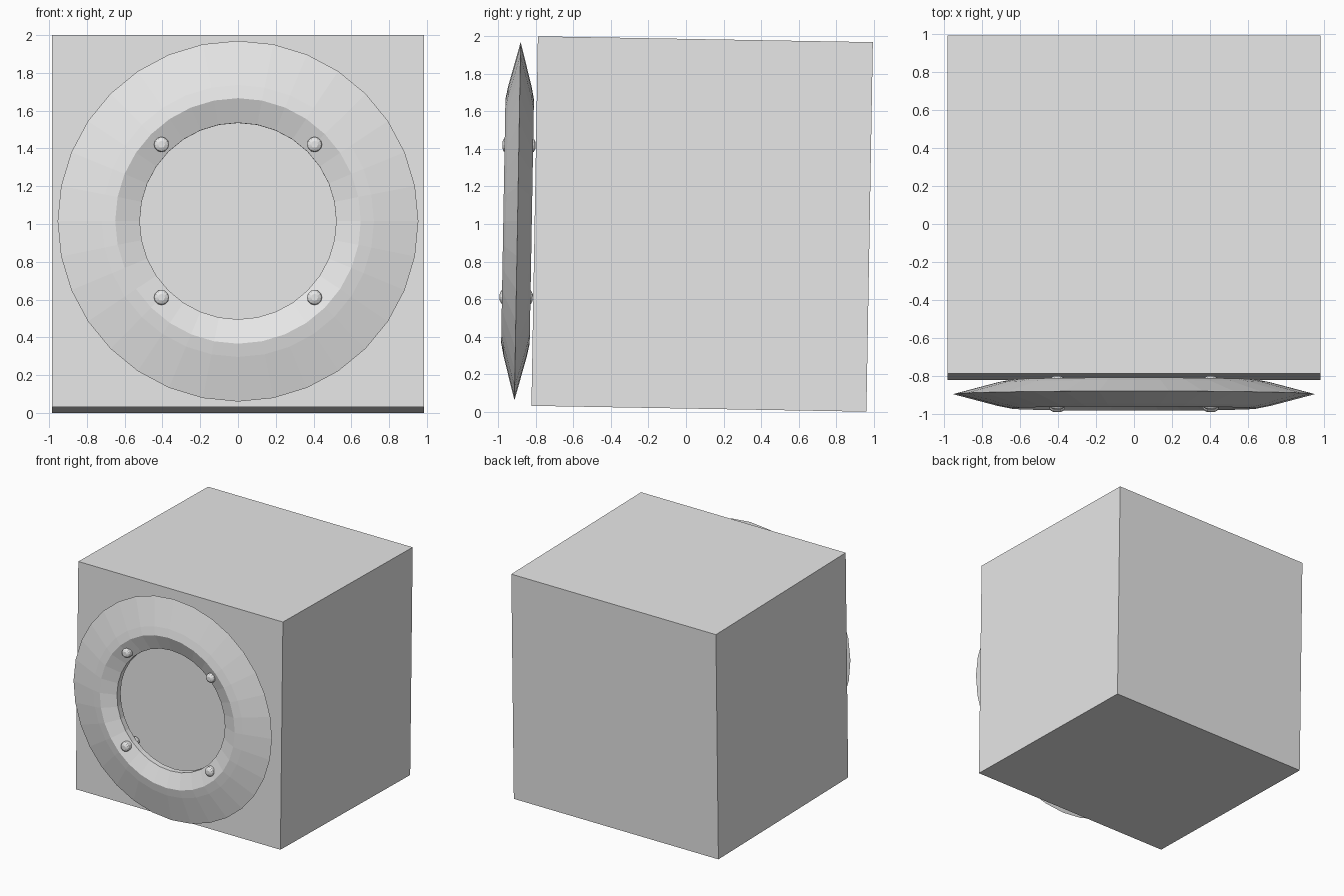
import bpy, bmesh, math
from mathutils import Matrix, Vector

cube = bpy.data.objects.get("Cube")
if cube:
    bpy.data.objects.remove(cube, do_unlink=True)

grey = bpy.data.materials.new("plain grey")
grey.use_nodes = True
grey.diffuse_color = (0.8, 0.8, 0.8, 1)
grey.node_tree.nodes["Principled BSDF"].inputs["Base Color"].default_value = (0.8, 0.8, 0.8, 1)

TILT = Matrix.Rotation(math.radians(-1), 4, "X")   # everything leans back slightly
RING_CENTRE = Vector((0, -0.8975, 1.015))


def add_object(name, bm, matrix):
    bmesh.ops.recalc_face_normals(bm, faces=bm.faces)
    mesh = bpy.data.meshes.new(name)
    bm.to_mesh(mesh)
    bm.free()
    mesh.materials.append(grey)
    obj = bpy.data.objects.new(name, mesh)
    obj.matrix_world = matrix
    bpy.context.collection.objects.link(obj)
    return obj


def lathe(profile, sides, closed):
    """Revolve (radius, y) points about the y axis."""
    bm = bmesh.new()
    rings = []
    for i in range(sides):
        a = 2 * math.pi * i / sides
        rings.append([bm.verts.new((r * math.cos(a), y, r * math.sin(a))) for r, y in profile])
    n = len(profile)
    for i in range(sides):
        here, after = rings[i], rings[(i + 1) % sides]
        for j in range(n if closed else n - 1):
            k = (j + 1) % n
            bm.faces.new((here[j], after[j], after[k], here[k]))
    if not closed:
        for j in (0, n - 1):
            bm.faces.new([ring[j] for ring in rings])
    return bm


# Large box
bm = bmesh.new()
bmesh.ops.create_cube(bm, size=1)
bmesh.ops.scale(bm, vec=(1.97, 1.785, 1.969), verts=bm.verts)
add_object("box", bm, Matrix.Translation((0, 0.086, 1.0)) @ TILT)

# Sharp-rimmed ring in front of the box, mirrored front to back
half = [(0.72, 0.062), (0.65, 0.076), (0.52, 0.025)]
profile = [(0.955, 0)] + half + [(r, -y) for r, y in reversed(half)]
ring_matrix = Matrix.Translation(RING_CENTRE) @ TILT
add_object("ring", lathe(profile, 32, True), ring_matrix)

# Four domed bolts through the ring
dome = [(0.04, 0.07), (0.034, 0.08), (0.018, 0.088)]
bolt_profile = [(r, -y) for r, y in reversed(dome)] + dome
for side, x in (("left", 0.405), ("right", -0.405)):
    for level, z in (("upper", 0.405), ("lower", -0.405)):
        add_object(f"{level}_{side}_bolt", lathe(bolt_profile, 12, False),
                   ring_matrix @ Matrix.Translation((x, 0, z)))
